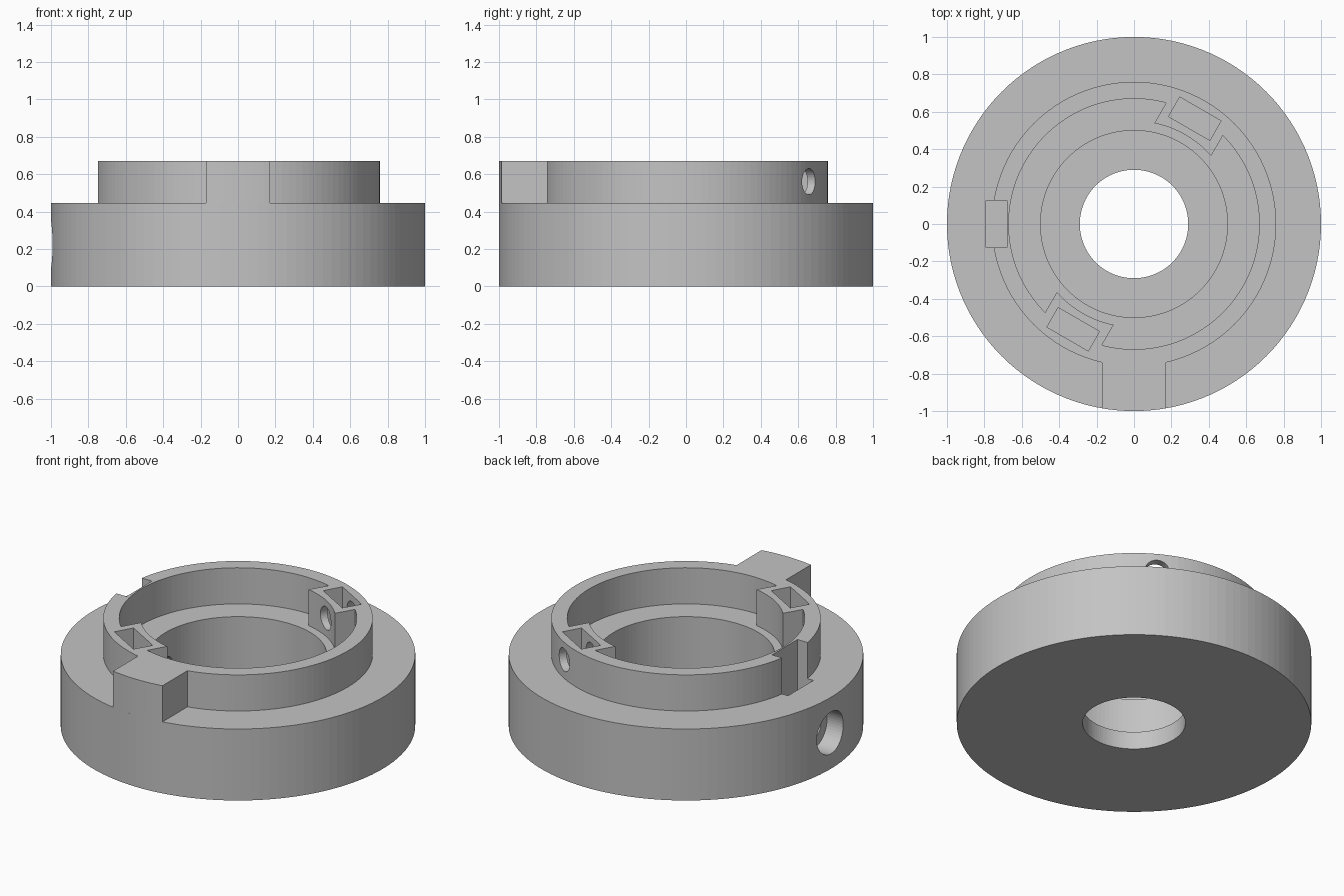
import bpy, bmesh, math
from mathutils import Matrix, Vector

cube = bpy.data.objects.get("Cube")
if cube:
    bpy.data.objects.remove(cube, do_unlink=True)

SEGMENTS = 120
FLOOR, LEDGE, TOP = 0.11, 0.445, 0.67
BORE_R, RING_IN, RING_OUT = 0.5, 0.67, 0.76
PORT_Z, SCREW_Z = 0.223, 0.56

grey = bpy.data.materials.new("plain_grey")
grey.use_nodes = True
colour = (0.55, 0.55, 0.55, 1)
grey.diffuse_color = colour
grey.node_tree.nodes["Principled BSDF"].inputs["Base Color"].default_value = colour


def make_object(name, bm):
    bmesh.ops.recalc_face_normals(bm, faces=bm.faces)
    mesh = bpy.data.meshes.new(name)
    bm.to_mesh(mesh)
    bm.free()
    mesh.materials.append(grey)
    obj = bpy.data.objects.new(name, mesh)
    bpy.context.collection.objects.link(obj)
    return obj


def lathe(name, profile):
    """Revolve a closed (radius, height) profile around z."""
    bm = bmesh.new()
    rings = []
    for i in range(SEGMENTS):
        a = math.tau * i / SEGMENTS
        rings.append([bm.verts.new((r * math.cos(a), r * math.sin(a), z)) for r, z in profile])
    n = len(profile)
    for i, ring in enumerate(rings):
        following = rings[(i + 1) % SEGMENTS]
        for j in range(n):
            k = (j + 1) % n
            bm.faces.new((ring[j], following[j], following[k], ring[k]))
    return make_object(name, bm)


def arc_block(name, inner, outer, half_width, bottom, top, degrees):
    """Parallel-sided block between two arcs, pointing outward at an angle."""
    points = []
    for radius, sign in ((inner, -1), (outer, 1)):
        half = math.asin(half_width / radius)
        for i in range(11):
            a = sign * half * (1 - i / 5)
            points.append((radius * math.cos(a), radius * math.sin(a), bottom))
    bm = bmesh.new()
    face = bm.faces.new([bm.verts.new(p) for p in points])
    extruded = bmesh.ops.extrude_face_region(bm, geom=[face])["geom"]
    verts = [v for v in extruded if isinstance(v, bmesh.types.BMVert)]
    bmesh.ops.translate(bm, verts=verts, vec=(0, 0, top - bottom))
    bm.transform(Matrix.Rotation(math.radians(degrees), 4, "Z"))
    return make_object(name, bm)


def box(name, inner, outer, width, bottom, top, degrees):
    bm = bmesh.new()
    bmesh.ops.create_cube(bm, size=1)
    bmesh.ops.scale(bm, verts=bm.verts, vec=(outer - inner, width, top - bottom))
    bmesh.ops.translate(bm, verts=bm.verts, vec=((inner + outer) / 2, 0, (bottom + top) / 2))
    bm.transform(Matrix.Rotation(math.radians(degrees), 4, "Z"))
    return make_object(name, bm)


def radial_hole(name, inner, outer, radius, z, degrees):
    bm = bmesh.new()
    bmesh.ops.create_cone(bm, cap_ends=True, segments=48, radius1=radius,
                          radius2=radius, depth=outer - inner)
    bm.transform(Matrix.Rotation(math.radians(degrees), 4, "Z")
                 @ Matrix.Translation(Vector(((inner + outer) / 2, 0, z)))
                 @ Matrix.Rotation(math.pi / 2, 4, "Y"))
    return make_object(name, bm)


def combine(target, tool, operation):
    """Apply a boolean and discard the tool object."""
    mod = target.modifiers.new("cut", "BOOLEAN")
    mod.operation, mod.object, mod.solver = operation, tool, "EXACT"
    bpy.context.view_layer.update()
    graph = bpy.context.evaluated_depsgraph_get()
    result = bpy.data.meshes.new_from_object(target.evaluated_get(graph))
    target.modifiers.clear()
    target.data = result
    bpy.data.objects.remove(tool, do_unlink=True)


# Stepped housing with collar, ledge, bore and floor opening
housing = lathe("housing", [
    (0.29, 0), (1, 0), (1, LEDGE), (RING_OUT, LEDGE), (RING_OUT, TOP),
    (RING_IN, TOP), (RING_IN, LEDGE), (BORE_R, LEDGE), (BORE_R, FLOOR), (0.29, FLOOR)])

# Two inner bosses, each with a nut pocket and a radial screw hole
for angle in (60, 240):
    combine(housing, arc_block("boss", 0.55, 0.7, 0.175, LEDGE - 0.02, TOP, angle), "UNION")
for angle in (60, 240):
    combine(housing, box("pocket", 0.59, 0.71, 0.255, LEDGE, 0.8, angle), "DIFFERENCE")
    combine(housing, radial_hole("screw_hole", 0.45, 0.9, 0.07, SCREW_Z, angle), "DIFFERENCE")

# Side slot with its counterbored screw port
combine(housing, box("slot", 0.68, 0.79, 0.25, FLOOR, 0.8, 180), "DIFFERENCE")
combine(housing, radial_hole("counterbore", 0.88, 1.1, 0.13, PORT_Z, 180), "DIFFERENCE")
combine(housing, radial_hole("port", 0.4, 0.95, 0.07, PORT_Z, 180), "DIFFERENCE")

# Front locating tab
arc_block("front_tab", 0.75, 1.0, 0.17, LEDGE, TOP, -90)
